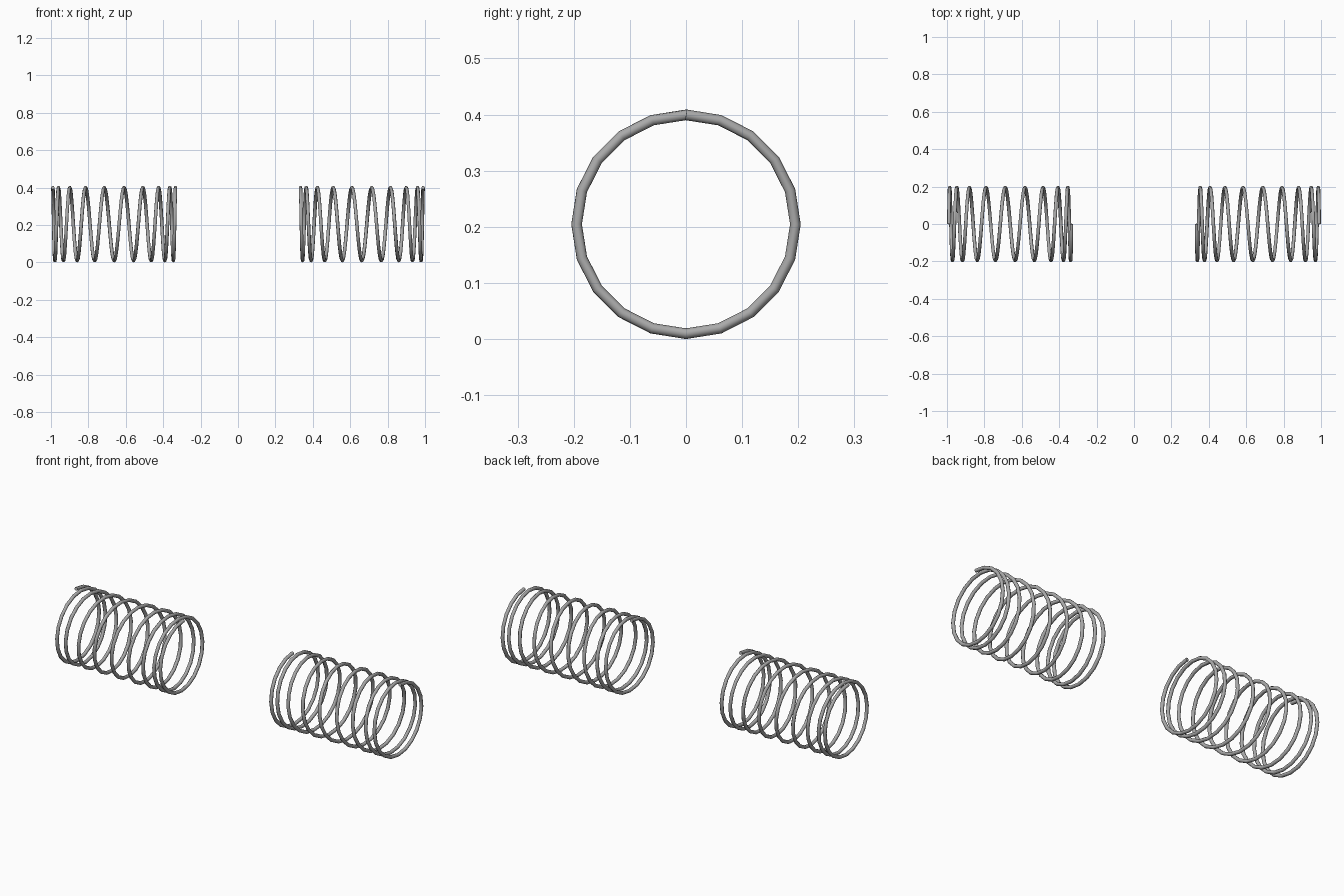
import bpy
from math import sin, cos, pi

cube = bpy.data.objects.get("Cube")
if cube:
    bpy.data.objects.remove(cube, do_unlink=True)

TURNS = 9            # full turns per spring
STEPS = 20           # straight segments per turn
COIL_RADIUS = 0.195
WIRE_RADIUS = 0.0095
CENTRE_Z = 0.2045
OUTER_X, INNER_X = 0.99, 0.334

# Steel colour
steel = bpy.data.materials.new("steel grey")
steel.use_nodes = True
GREY = (0.4, 0.4, 0.4, 1)
steel.diffuse_color = GREY
steel.node_tree.nodes["Principled BSDF"].inputs["Base Color"].default_value = GREY


def coil_point(i, side):
    """Point on the coil; the turns are tight at both ends, open in the middle."""
    t = i / (TURNS * STEPS)
    ease = 0.2 * t + 0.8 * (1 - cos(pi * t)) / 2
    x = side * (OUTER_X + (INNER_X - OUTER_X) * ease)
    angle = 2 * pi * i / STEPS
    return (x, COIL_RADIUS * sin(angle), CENTRE_Z + COIL_RADIUS * cos(angle), 1)


def make_spring(name, side):
    curve = bpy.data.curves.new(name, "CURVE")
    curve.dimensions = "3D"
    curve.bevel_depth = WIRE_RADIUS
    curve.bevel_resolution = 2
    curve.use_fill_caps = True
    spline = curve.splines.new("POLY")
    count = TURNS * STEPS + 1
    spline.points.add(count - 1)
    for i in range(count):
        spline.points[i].co = coil_point(i, side)
    curve.materials.append(steel)
    spring = bpy.data.objects.new(name, curve)
    bpy.context.collection.objects.link(spring)

    # Turn the wire into a smooth shaded mesh
    bpy.ops.object.select_all(action="DESELECT")
    spring.select_set(True)
    bpy.context.view_layer.objects.active = spring
    bpy.ops.object.convert(target="MESH")
    bpy.ops.object.shade_smooth_by_angle(angle=pi / 3)


# Mirrored pair of springs
make_spring("left_spring", 1)
make_spring("right_spring", -1)
